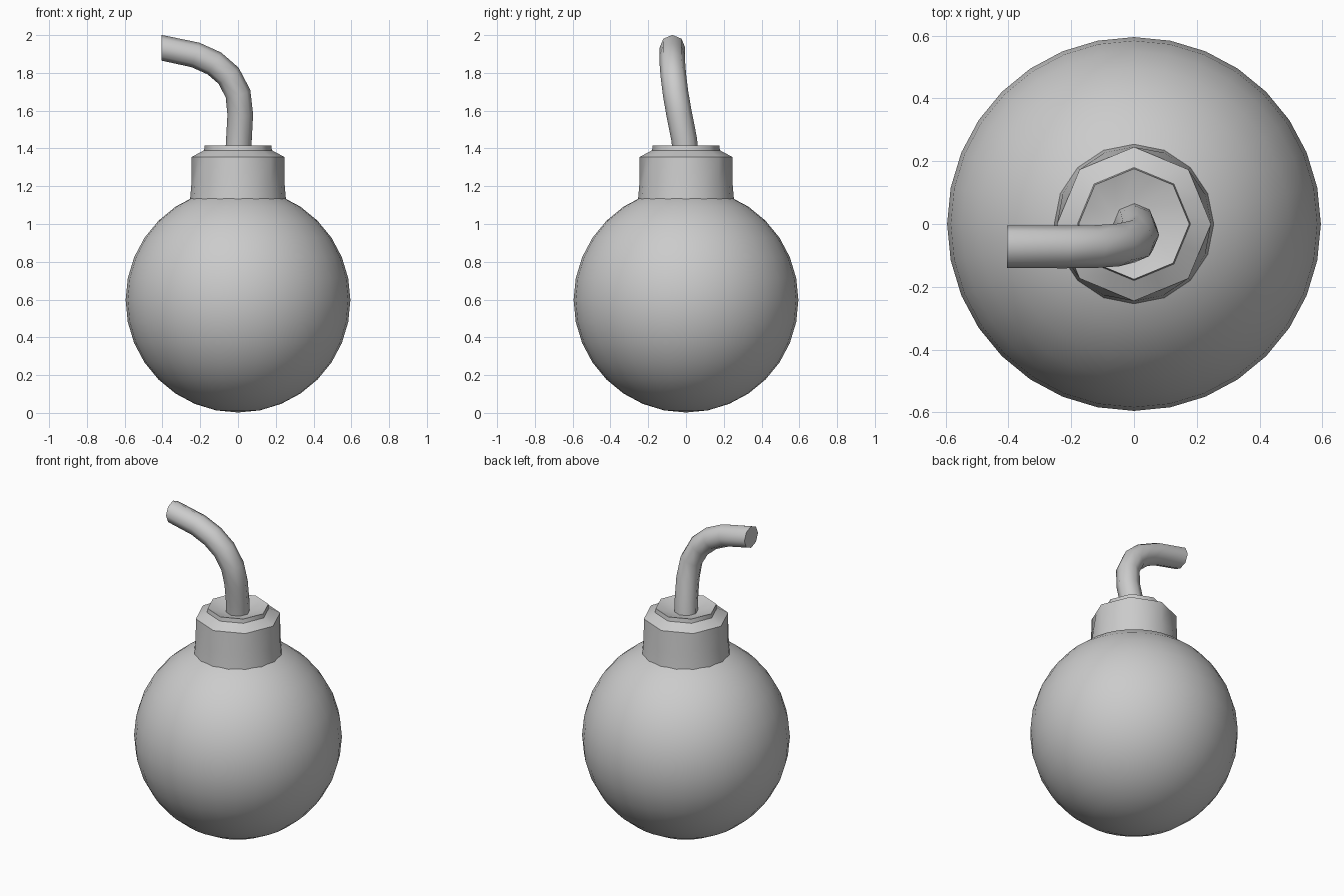
import bpy, bmesh
from math import cos, sin, pi, radians
from mathutils import Vector

cube = bpy.data.objects.get("Cube")
if cube:
    bpy.data.objects.remove(cube, do_unlink=True)

grey = bpy.data.materials.new("plain grey")
grey.use_nodes = True
COLOUR = (0.6, 0.6, 0.6, 1)
grey.diffuse_color = COLOUR
grey.node_tree.nodes["Principled BSDF"].inputs["Base Color"].default_value = COLOUR


def finish(name, bm):
    """Turn a bmesh into a smooth-shaded object with the shared material."""
    bmesh.ops.recalc_face_normals(bm, faces=bm.faces)
    mesh = bpy.data.meshes.new(name)
    bm.to_mesh(mesh)
    bm.free()
    mesh.materials.append(grey)
    obj = bpy.data.objects.new(name, mesh)
    bpy.context.collection.objects.link(obj)
    bpy.ops.object.select_all(action='DESELECT')
    obj.select_set(True)
    bpy.context.view_layer.objects.active = obj
    bpy.ops.object.shade_smooth_by_angle(angle=radians(50))
    return obj


def loft(name, rings):
    """Skin a list of equally sized point rings and cap both ends."""
    bm = bmesh.new()
    loops = [[bm.verts.new(p) for p in ring] for ring in rings]
    n = len(loops[0])
    for a, b in zip(loops, loops[1:]):
        for i in range(n):
            j = (i + 1) % n
            bm.faces.new((a[i], a[j], b[j], b[i]))
    bm.faces.new(loops[0])
    bm.faces.new(loops[-1])
    return finish(name, bm)


# Round body
bm = bmesh.new()
bmesh.ops.create_uvsphere(bm, u_segments=32, v_segments=16, radius=0.595)
bmesh.ops.translate(bm, verts=bm.verts, vec=(0, 0, 0.597))
finish("body", bm)


# Neck: round at the foot, eight-sided at the shoulder and lip
def neck_ring(radius, z, octagon):
    ring = []
    for i in range(16):
        r = radius * (cos(pi / 8) if octagon and i % 2 else 1)
        ring.append((r * cos(i * pi / 8), r * sin(i * pi / 8), z))
    return ring


profile = [(0.26, 1.08, False), (0.252, 1.15, False), (0.246, 1.22, False),
           (0.245, 1.355, True), (0.18, 1.39, True), (0.176, 1.415, True),
           (0.08, 1.385, True)]
loft("neck", [neck_ring(*p) for p in profile])

# Bent fuse
path = [Vector(p) for p in (
    (0, 0, 1.36), (0.005, -0.01, 1.45), (0.012, -0.036, 1.58),
    (0, -0.055, 1.69), (-0.05, -0.067, 1.785), (-0.125, -0.072, 1.85),
    (-0.225, -0.073, 1.895), (-0.405, -0.072, 1.933))]
rings = []
for i, point in enumerate(path):
    if i == 0:
        along = Vector((0, 0, 1))
    elif i == len(path) - 1:
        along = Vector((-1, 0, 0))
    else:
        along = ((path[i + 1] - point).normalized()
                 + (point - path[i - 1]).normalized()).normalized()
    side = along.cross(Vector((0, 1, 0))).normalized()
    up = side.cross(along)
    rings.append([point + 0.068 * (side * cos(k * pi / 4) + up * sin(k * pi / 4))
                  for k in range(8)])
loft("fuse", rings)
